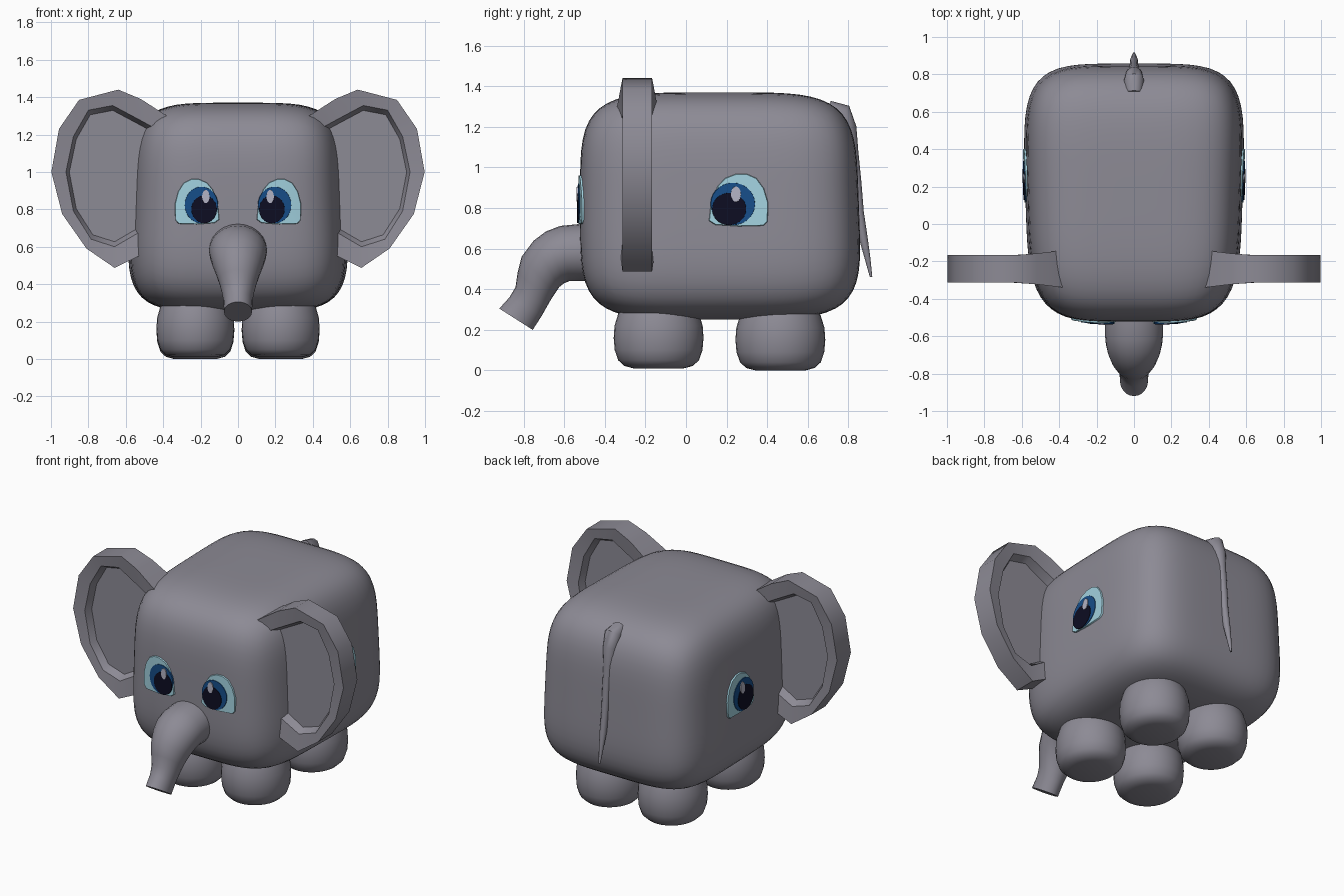
import bpy, bmesh, math
from mathutils import Vector
from mathutils.bvhtree import BVHTree

if "Cube" in bpy.data.objects:
    bpy.data.objects.remove(bpy.data.objects["Cube"])


def material(name, r, g, b):
    m = bpy.data.materials.new(name)
    m.diffuse_color = (r, g, b, 1)
    m.use_nodes = True
    m.node_tree.nodes["Principled BSDF"].inputs["Base Color"].default_value = m.diffuse_color
    return m


GREY = material("warm grey", 0.265, 0.256, 0.30)
PALE = material("pale blue", 0.36, 0.64, 0.74)
BLUE = material("deep blue", 0.008, 0.075, 0.25)
DARK = material("dark navy", 0.004, 0.004, 0.016)
GLINT = material("light grey", 0.45, 0.45, 0.55)


def finish(name, bm, mat, angle=50):
    bmesh.ops.recalc_face_normals(bm, faces=bm.faces)
    me = bpy.data.meshes.new(name)
    bm.to_mesh(me)
    bm.free()
    me.materials.append(mat)
    ob = bpy.data.objects.new(name, me)
    bpy.context.collection.objects.link(ob)
    bpy.ops.object.select_all(action='DESELECT')
    ob.select_set(True)
    bpy.context.view_layer.objects.active = ob
    bpy.ops.object.shade_smooth_by_angle(angle=math.radians(angle))
    return ob


def loft(rings, cap_start=True, cap_end=True):
    """Skin a list of equal-length point rings; caps are fans."""
    bm = bmesh.new()
    vs = [[bm.verts.new(p) for p in ring] for ring in rings]
    n = len(rings[0])
    for a, b in zip(vs, vs[1:]):
        for i in range(n):
            j = (i + 1) % n
            bm.faces.new((a[i], a[j], b[j], b[i]))
    for use, ring in ((cap_start, vs[0]), (cap_end, vs[-1])):
        if use:
            c = bm.verts.new(sum((v.co for v in ring), Vector()) / n)
            for i in range(n):
                bm.faces.new((ring[i], ring[(i + 1) % n], c))
    return bm


# Body: a rounded box, narrower at the front
bm = bmesh.new()
bmesh.ops.create_cube(bm, size=2)
bmesh.ops.subdivide_edges(bm, edges=bm.edges, cuts=19, use_grid_fill=True)
P = 4.6
for v in bm.verts:
    c = v.co
    x, y, z = c / sum(abs(k) ** P for k in c) ** (1 / P)
    front = max(0, -y)
    v.co = (x * (0.575 + 0.02 * y - 0.02 * front ** 3 - 0.02 * z),
            0.165 + 0.687 * y - 0.02 * z * max(0, y),
            0.81 + 0.56 * z)
bmesh.ops.recalc_face_normals(bm, faces=bm.faces)
surface = BVHTree.FromBMesh(bm)
finish("body", bm, GREY, 60)

# Legs: short round stumps
LEG = [(0.12, 0.0), (0.165, 0.012), (0.195, 0.04), (0.212, 0.09), (0.217, 0.15),
       (0.213, 0.21), (0.195, 0.27), (0.17, 0.33), (0.15, 0.38)]
for side, sx in (("right", 1), ("left", -1)):
    for pos, y, z0 in (("front", -0.135, 0.01), ("back", 0.465, 0.0)):
        rings = [[(sx * 0.228 + 0.96 * r * math.cos(t), y + 1.02 * r * math.sin(t), z + z0)
                  for t in [k * math.tau / 32 for k in range(32)]] for r, z in LEG]
        finish(f"{pos}_leg_{side}", loft(rings), GREY, 60)

# Trunk: rings given by top point, bottom point (y, z) and half width
TRUNK = [(-0.44, 0.725, -0.44, 0.44, 0.155), (-0.52, 0.722, -0.52, 0.44, 0.155),
         (-0.62, 0.712, -0.575, 0.44, 0.155), (-0.69, 0.685, -0.60, 0.43, 0.15),
         (-0.75, 0.64, -0.625, 0.41, 0.14), (-0.81, 0.56, -0.645, 0.38, 0.12),
         (-0.83, 0.48, -0.665, 0.35, 0.102), (-0.84, 0.41, -0.685, 0.315, 0.088),
         (-0.87, 0.36, -0.71, 0.27, 0.078), (-0.92, 0.305, -0.755, 0.20, 0.075)]
rings = []
for y1, z1, y2, z2, w in TRUNK:
    mid = Vector((0, (y1 + y2) / 2, (z1 + z2) / 2))
    half = Vector((0, (y1 - y2) / 2, (z1 - z2) / 2))
    rings.append([mid + half * math.cos(t) + Vector((w * math.sin(t), 0, 0))
                  for t in [k * math.tau / 24 for k in range(24)]])
finish("trunk", loft(rings), GREY)

# Tail: thin taper hanging down the back (y, z, radius)
TAIL = [(0.70, 1.285, 0.045), (0.765, 1.265, 0.055), (0.795, 1.19, 0.046), (0.815, 1.08, 0.034),
        (0.838, 0.93, 0.026), (0.853, 0.78, 0.023), (0.872, 0.66, 0.022),
        (0.895, 0.55, 0.014), (0.912, 0.46, 0.006)]
rings = []
for i, (y, z, r) in enumerate(TAIL):
    a, b = TAIL[max(0, i - 1)], TAIL[min(len(TAIL) - 1, i + 1)]
    d = Vector((0, b[0] - a[0], b[1] - a[1])).normalized()
    side = Vector((1, 0, 0))
    up = d.cross(side)
    rings.append([Vector((0, y, z)) + r * (side * math.cos(t) + up * math.sin(t))
                  for t in [k * math.tau / 12 for k in range(12)]])
finish("tail", loft(rings), GREY)

# Ears: thick rim around a sunken membrane, open on both faces
OUTER = [(0.38, 1.30), (0.52, 1.39), (0.64, 1.44), (0.85, 1.385), (0.957, 1.23), (0.998, 1.0),
         (0.94, 0.775), (0.81, 0.59), (0.66, 0.487), (0.53, 0.55), (0.40, 0.60), (0.36, 1.2)]
INNER = [(0.42, 1.22), (0.52, 1.275), (0.67, 1.355), (0.80, 1.33), (0.88, 1.19), (0.92, 1.0),
         (0.88, 0.79), (0.785, 0.64), (0.66, 0.60), (0.54, 0.67), (0.44, 0.72), (0.40, 1.15)]
for side, sx in (("right", 1), ("left", -1)):
    def ring(points, half, scale=1.0, flare=0.0):
        return [(sx * (0.66 + (x - 0.66) * scale),
                 -0.24 + half + math.copysign(flare * max(0, 0.6 - x), half),
                 0.98 + (z - 0.98) * scale) for x, z in points]
    rings = [ring(INNER, -0.015, 0.93), ring(INNER, -0.062, 1, 0.1), ring(OUTER, -0.073, 1, 0.12),
             ring(OUTER, 0.073, 1, 0.12), ring(INNER, 0.062, 1, 0.1), ring(INNER, 0.015, 0.93)]
    finish(f"ear_{side}", loft(rings), GREY, 45)


# Eyes: thin layers laid on the body; u runs from the inner edge outward, v is height
def ellipse(u, v, ru, rv):
    return [(u + ru * math.cos(k * math.tau / 28), v + rv * math.sin(k * math.tau / 28))
            for k in range(28)]


LID = [(0.10, 0.745), (0.108, 0.83), (0.135, 0.905), (0.165, 0.942), (0.21, 0.962), (0.25, 0.962),
       (0.29, 0.942), (0.32, 0.895), (0.337, 0.83), (0.335, 0.742), (0.318, 0.723), (0.22, 0.72),
       (0.125, 0.727)]


def eye(name, place, glint_u):
    layers = (("white", LID, PALE, 0.009),
              ("iris", ellipse(0.196, 0.823, 0.09, 0.099), BLUE, 0.012),
              ("pupil", ellipse(0.181, 0.80, 0.069, 0.075), DARK, 0.015),
              ("glint", ellipse(glint_u, 0.868, 0.02, 0.036), GLINT, 0.018))
    for part, outline, mat, lift in layers:
        cu = sum(p[0] for p in outline) / len(outline)
        cv = sum(p[1] for p in outline) / len(outline)
        rings = []
        for s, h in ((1, lift - 0.009), (0.98, lift), (0.65, lift), (0.3, lift)):
            ring = []
            for u, v in outline:
                origin, d = place(cu + (u - cu) * s, cv + (v - cv) * s)
                hit = surface.ray_cast(origin, d)[0]
                ring.append(hit - d * h)
            rings.append(ring)
        finish(f"{name}_{part}", loft(rings, False, True), mat)


for side, sx in (("right", 1), ("left", -1)):
    eye(f"front_eye_{side}",
        lambda u, v: (Vector((sx * u, -2, v)), Vector((0, 1, 0))), 0.172)
    eye(f"side_eye_{side}",
        lambda u, v: (Vector((sx * 2, 0.113 + (u - 0.10) * 1.23, 0.71 + (v - 0.72) * 1.07)),
                      Vector((-sx, 0, 0))), 0.208)
